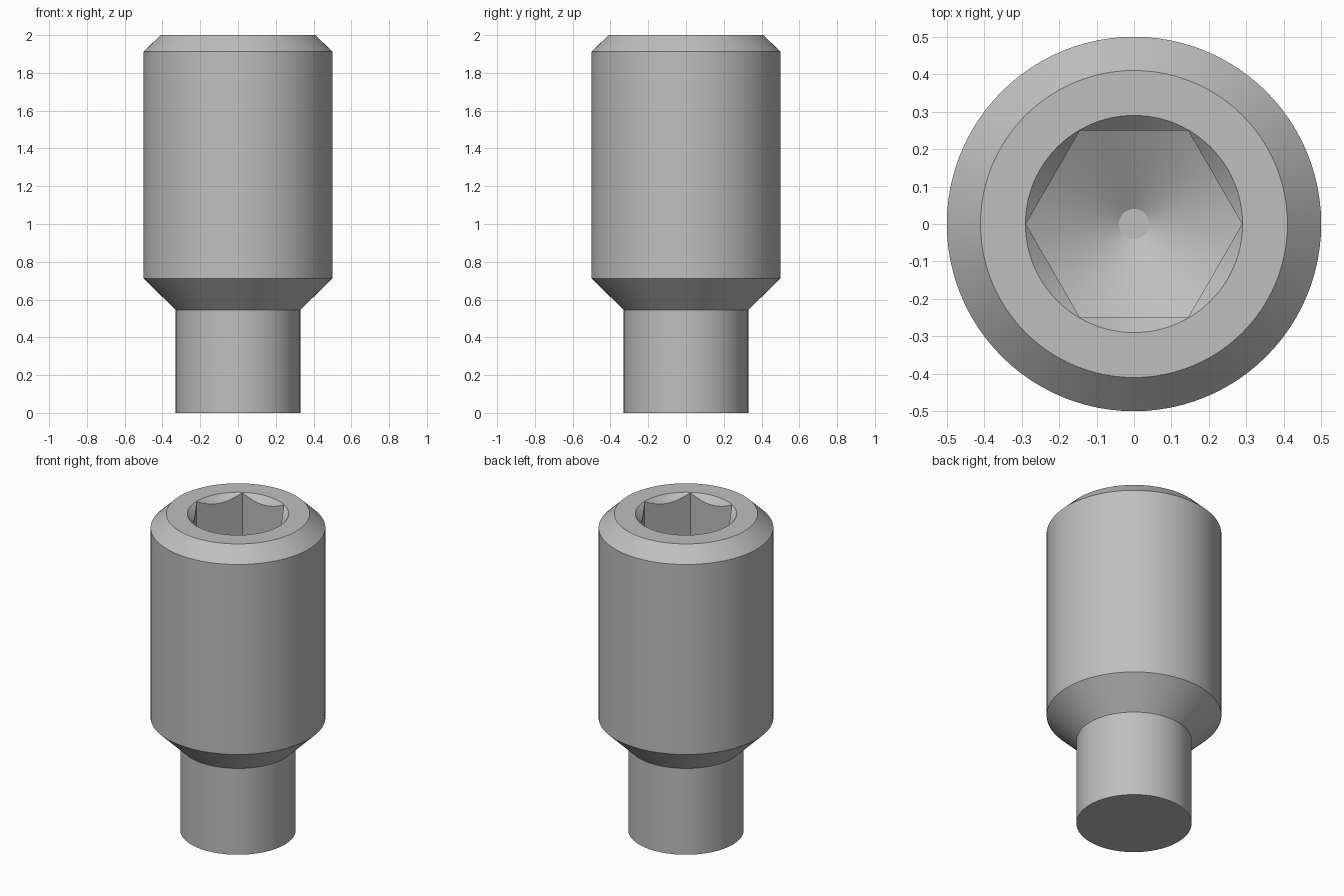
import bpy
import bmesh
from math import cos, sin, tan, pi, radians

if "Cube" in bpy.data.objects:
    bpy.data.objects.remove(bpy.data.objects["Cube"])

SEGMENTS = 96
APOTHEM = 0.25       # half the hex socket width
RIM = 0.29           # radius of the countersunk socket mouth
FLOOR = 1.417        # height where the drilled cone begins


def circle(radius, z):
    """Ring sampler for a plain circle."""
    return lambda a: (radius, z)


def hexagon(z, slope):
    """Ring sampler for a hexagon lying on a cone that passes through RIM at z."""
    def sample(a):
        r = APOTHEM / cos(a % (pi / 3) - pi / 6)
        return r, z - (RIM - r) * slope
    return sample


def loft(name, rings, material):
    """Skin a stack of rings and cap both ends."""
    bm = bmesh.new()
    angles = [2 * pi * i / SEGMENTS for i in range(SEGMENTS)]
    loops = []
    for ring in rings:
        loop = []
        for a in angles:
            r, z = ring(a)
            loop.append(bm.verts.new((r * cos(a), r * sin(a), z)))
        loops.append(loop)
    for low, high in zip(loops, loops[1:]):
        for i in range(SEGMENTS):
            j = (i + 1) % SEGMENTS
            bm.faces.new((low[i], low[j], high[j], high[i]))
    bm.faces.new(loops[0][::-1])
    bm.faces.new(loops[-1])
    mesh = bpy.data.meshes.new(name)
    bm.to_mesh(mesh)
    bm.free()
    mesh.materials.append(material)
    obj = bpy.data.objects.new(name, mesh)
    bpy.context.collection.objects.link(obj)
    bpy.ops.object.select_all(action="DESELECT")
    obj.select_set(True)
    bpy.context.view_layer.objects.active = obj
    bpy.ops.object.shade_smooth_by_angle(angle=radians(25))
    return obj


steel = bpy.data.materials.new("grey steel")
steel.use_nodes = True
steel.diffuse_color = (0.52, 0.52, 0.52, 1)
steel.node_tree.nodes["Principled BSDF"].inputs["Base Color"].default_value = steel.diffuse_color

drill_slope = tan(radians(30))
tip = 0.04
loft("set_screw", [
    # Dog point and shoulder
    circle(0.33, 0), circle(0.33, 0.545),
    # Main barrel and top bevel
    circle(0.5, 0.712), circle(0.5, 1.912), circle(0.41, 2),
    # Socket mouth, countersink and hex walls
    circle(RIM, 2), hexagon(2, 1), hexagon(FLOOR, drill_slope),
    # Drilled cone floor
    circle(tip, FLOOR - (RIM - tip) * drill_slope),
], steel)
